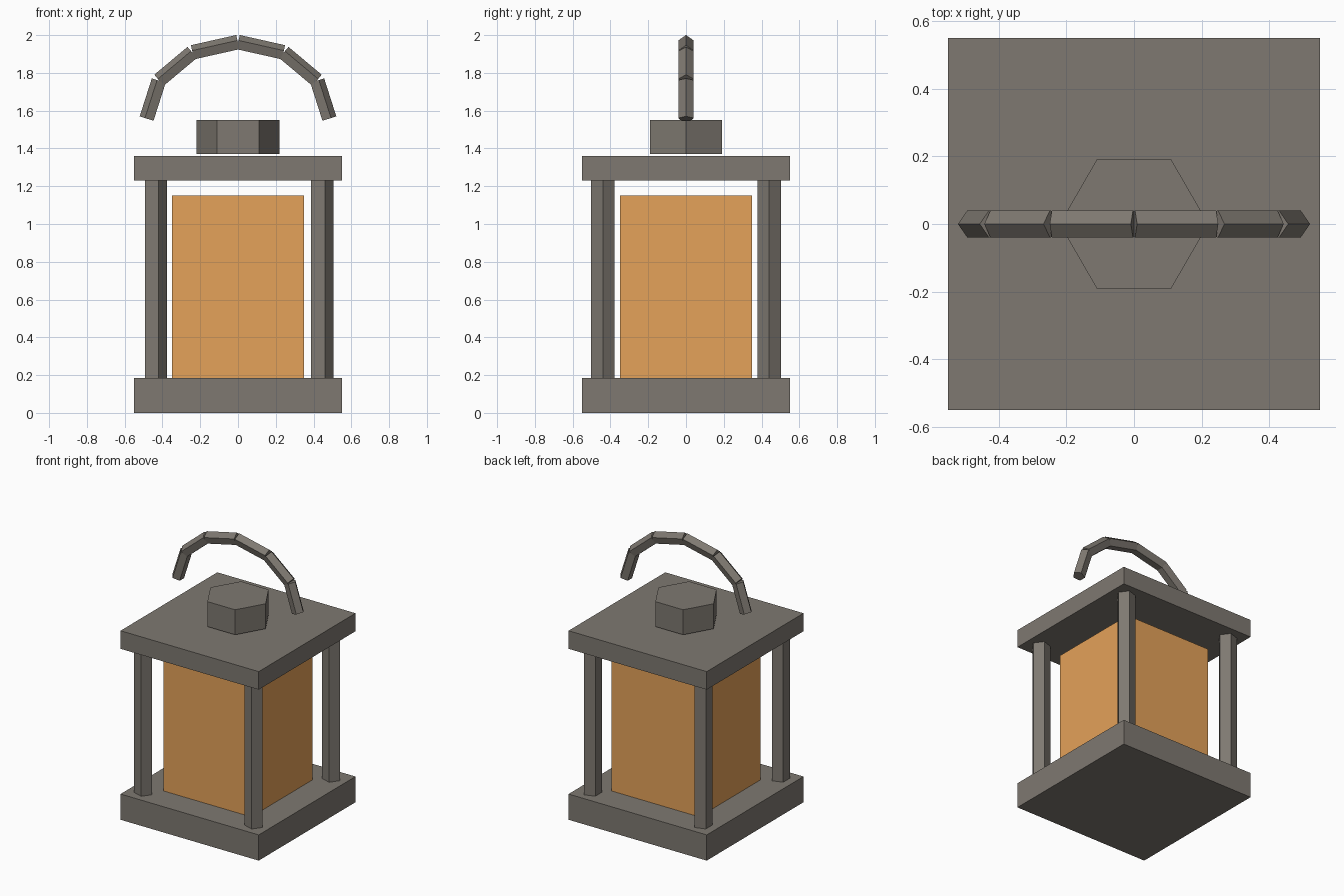
import bpy
from math import sin, cos, pi, radians
from mathutils import Vector, Matrix

if "Cube" in bpy.data.objects:
    bpy.data.objects.remove(bpy.data.objects["Cube"])


def material(name, colour):
    m = bpy.data.materials.new(name)
    m.diffuse_color = (*colour, 1)
    m.use_nodes = True
    m.node_tree.nodes["Principled BSDF"].inputs["Base Color"].default_value = m.diffuse_color
    return m


METAL = material("dark_metal", (0.21, 0.19, 0.165))
GLOW = material("amber_glass", (0.78, 0.36, 0.10))


def finish(name, mat):
    ob = bpy.context.object
    ob.name = name
    ob.data.materials.append(mat)
    return ob


def box(name, width, z0, z1, mat=METAL):
    bpy.ops.mesh.primitive_cube_add(size=1, location=(0, 0, (z0 + z1) / 2))
    ob = finish(name, mat)
    ob.scale = (width, width, z1 - z0)
    return ob


def prism(name, sides, radius, p0, p1, side_axis=Vector((0, 1, 0))):
    """Flat-sided rod from p0 to p1, one corner facing side_axis x direction."""
    p0, p1 = Vector(p0), Vector(p1)
    d = p1 - p0
    bpy.ops.mesh.primitive_cylinder_add(vertices=sides, radius=radius, depth=d.length)
    ob = finish(name, METAL)
    # the primitive has a corner on local +y; turn that corner to the outward direction
    z = d.normalized()
    y = side_axis.cross(z).normalized()
    x = y.cross(z)
    rot = Matrix((x, y, z)).transposed().to_4x4()
    ob.matrix_world = Matrix.Translation((p0 + p1) / 2) @ rot
    return ob


# base, roof slab and glowing glass block
box("base", 1.1, 0, 0.185)
box("roof", 1.1, 1.23, 1.36)
box("glass", 0.7, 0.185, 1.15, GLOW)

# five-sided corner posts, corner facing +x
for x in (-0.44, 0.44):
    for y in (-0.44, 0.44):
        prism("corner_post", 5, 0.065, (x, y, 0.185), (x, y, 1.23))

# hexagonal cap
prism("cap", 6, 0.22, (0, 0, 1.37), (0, 0, 1.55))

# carrying handle: six straight five-sided links on an arch, corner facing outward
arch = [(-0.48 * cos(radians(30 * i)), 0, 1.557 + 0.402 * sin(radians(30 * i)))
        for i in range(7)]
for a, b in zip(arch, arch[1:]):
    prism("handle_link", 5, 0.0425, a, b, Vector((0, -1, 0)))
    ob = bpy.context.object
    # make sure the corner points away from the arch centre
    out = ob.matrix_world.to_3x3() @ Vector((0, 1, 0))
    if out.dot(ob.matrix_world.translation - Vector((0, 0, 1.5))) < 0:
        ob.matrix_world = ob.matrix_world @ Matrix.Rotation(pi, 4, 'Z')
